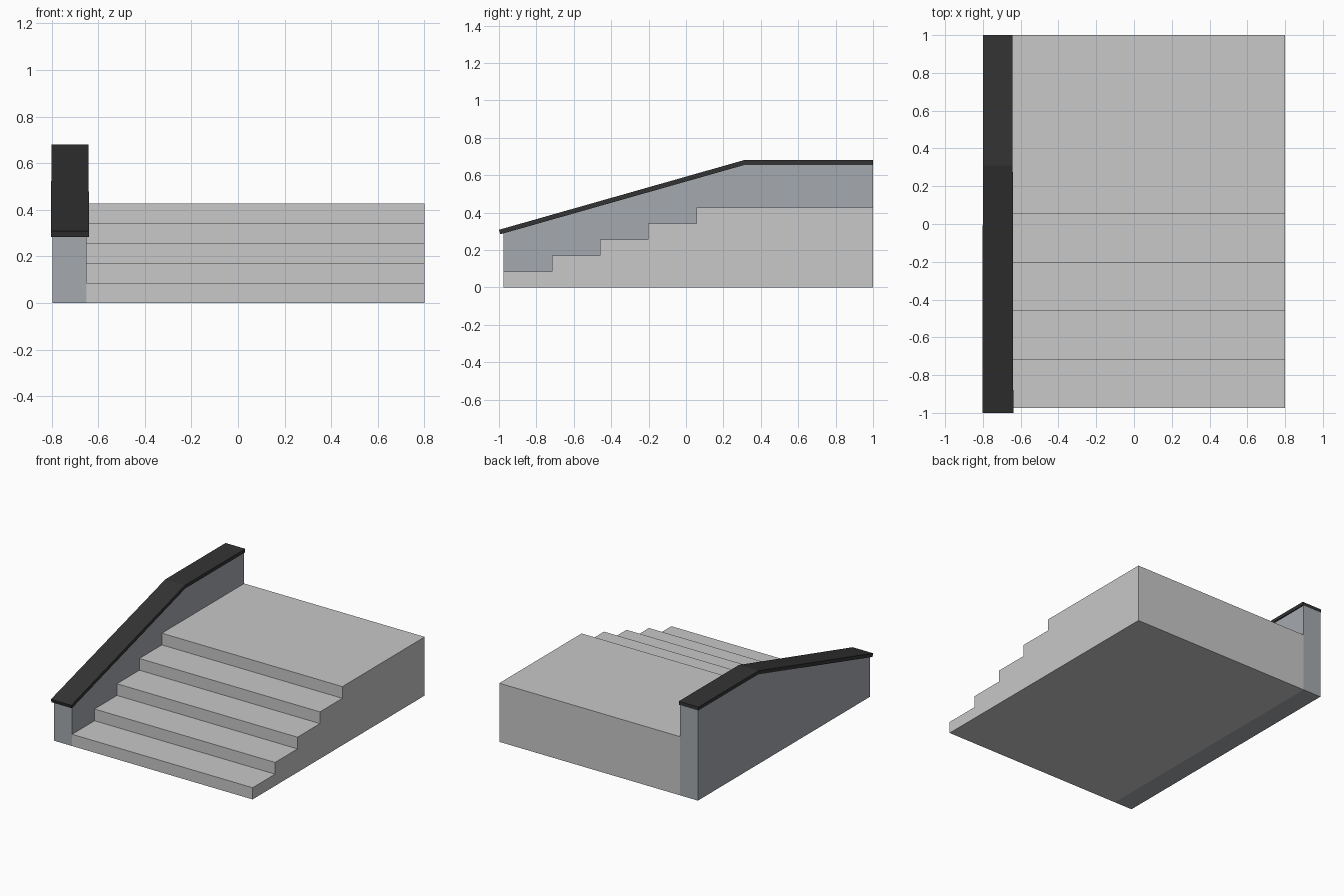
import bpy, bmesh

if "Cube" in bpy.data.objects:
    bpy.data.objects.remove(bpy.data.objects["Cube"])


def material(name, rgb):
    m = bpy.data.materials.new(name)
    m.diffuse_color = (*rgb, 1)
    m.use_nodes = True
    m.node_tree.nodes["Principled BSDF"].inputs["Base Color"].default_value = m.diffuse_color
    return m


def extrude_profile(name, profile, x0, x1, mat):
    """Extrude a (y, z) outline from x0 to x1."""
    bm = bmesh.new()
    face = bm.faces.new([bm.verts.new((x0, y, z)) for y, z in profile])
    res = bmesh.ops.extrude_face_region(bm, geom=[face])
    moved = [v for v in res["geom"] if isinstance(v, bmesh.types.BMVert)]
    bmesh.ops.translate(bm, verts=moved, vec=(x1 - x0, 0, 0))
    bmesh.ops.recalc_face_normals(bm, faces=bm.faces[:])
    mesh = bpy.data.meshes.new(name)
    bm.to_mesh(mesh)
    bm.free()
    mesh.materials.append(mat)
    obj = bpy.data.objects.new(name, mesh)
    bpy.context.collection.objects.link(obj)
    return obj


stone = material("light grey concrete", (0.58, 0.58, 0.58))
wall_grey = material("blue grey wall", (0.376, 0.402, 0.43))
dark = material("dark cap", (0.034, 0.034, 0.034))

FRONT, BACK = -0.975, 1.0
STEPS, RISE, TREAD = 5, 0.0852, 0.2575

# Steps and landing
outline = [(BACK, 0), (FRONT, 0)]
for i in range(STEPS):
    y = FRONT + i * TREAD
    outline.append((y, (i + 1) * RISE))
    outline.append((y + TREAD if i < STEPS - 1 else BACK, (i + 1) * RISE))
extrude_profile("stairs", outline, -0.65, 0.8, stone)

# Side wall
extrude_profile("side_wall",
                [(BACK, 0), (FRONT, 0), (FRONT, 0.29), (0.313, 0.656), (BACK, 0.656)],
                -0.796, -0.65, wall_grey)

# Wall capping, slope then level run, slightly wider at the low end
cap = extrude_profile("wall_cap",
                      [(-0.993, 0.284), (0.313, 0.655), (BACK, 0.655),
                       (BACK, 0.68), (0.309, 0.68), (-1.0, 0.308)],
                      -0.8, -0.642, dark)
for v in cap.data.vertices:
    if v.co.y < -0.9:
        v.co.x += 0.003 if v.co.x > -0.7 else -0.003
